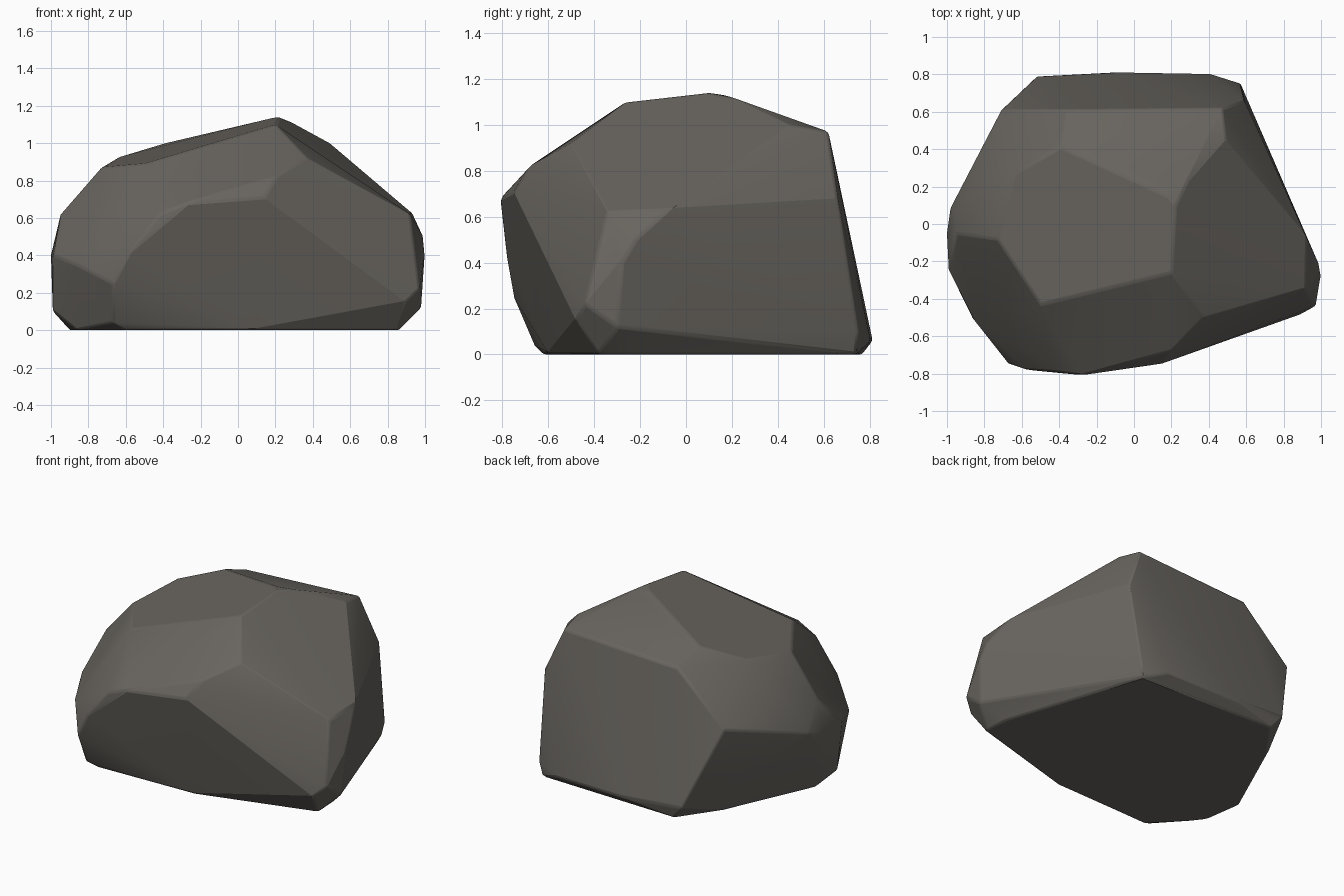
import bpy, bmesh
from math import radians

if "Cube" in bpy.data.objects:
    bpy.data.objects.remove(bpy.data.objects["Cube"])

# Corner points of the boulder, grouped by region; their hull is the rock
crown = [(.2, -.26, 1.1), (.22, .09, 1.14), (.27, .2, 1.12), (.16, .16, 1.13),
         (-.39, .41, 1.0), (-.64, .27, .925), (-.73, -.08, .87), (-.5, -.43, .89)]
back = [(-.36, .61, .93), (.47, .62, .97), (.49, .45, 1.0), (.4, .805, .06),
        (-.1, .812, .06), (-.52, .79, .09), (-.71, .61, .6), (.59, .66, .68),
        (.57, .75, .1)]
right = [(.93, -.08, .63), (.99, -.22, .5), (1, -.28, .4), (.97, -.44, .22),
         (.92, -.34, .62), (.9, -.48, .15), (.98, -.3, .12)]
front = [(.37, -.5, .92), (.2, -.68, .82), (.14, -.75, .71), (-.27, -.81, .68),
         (-.42, -.79, .62), (-.58, -.78, .42), (-.67, -.75, .25), (-.67, -.66, .04)]
left = [(-.95, -.05, .62), (-1, -.05, .4), (-.98, .09, .45), (-.86, .17, .69),
        (-.86, -.51, .35), (-.99, -.25, .4), (-.99, -.2, .1)]
base = [(-.6, -.62), (.1, -.6), (.86, -.38), (.85, -.2), (.55, .74),
        (-.45, .77), (-.64, .5), (-.9, -.08), (-.86, -.35)]

bm = bmesh.new()
for p in crown + back + right + front + left + [(x, y, 0) for x, y in base]:
    bm.verts.new(p)
hull = bmesh.ops.convex_hull(bm, input=bm.verts[:])
loose = [v for v in bm.verts if not v.link_faces]
bmesh.ops.delete(bm, geom=loose, context='VERTS')
# Merge nearly coplanar triangles into broad chipped facets
bmesh.ops.dissolve_limit(bm, angle_limit=radians(6), verts=bm.verts[:], edges=bm.edges[:])
bmesh.ops.recalc_face_normals(bm, faces=bm.faces[:])

mesh = bpy.data.meshes.new("boulder")
bm.to_mesh(mesh)
bm.free()
boulder = bpy.data.objects.new("boulder", mesh)
bpy.context.collection.objects.link(boulder)

# Dark stone colour
stone = bpy.data.materials.new("dark_stone")
stone.diffuse_color = (.14, .13, .115, 1)
stone.use_nodes = True
stone.node_tree.nodes["Principled BSDF"].inputs["Base Color"].default_value = stone.diffuse_color
mesh.materials.append(stone)

# Slightly worn edges, broad facets kept flat
bevel = boulder.modifiers.new("worn_edges", 'BEVEL')
bevel.width = .012
bevel.segments = 2
bevel.limit_method = 'ANGLE'
bevel.angle_limit = radians(25)
bpy.context.view_layer.objects.active = boulder
boulder.select_set(True)
bpy.ops.object.shade_smooth_by_angle(angle=radians(22))
